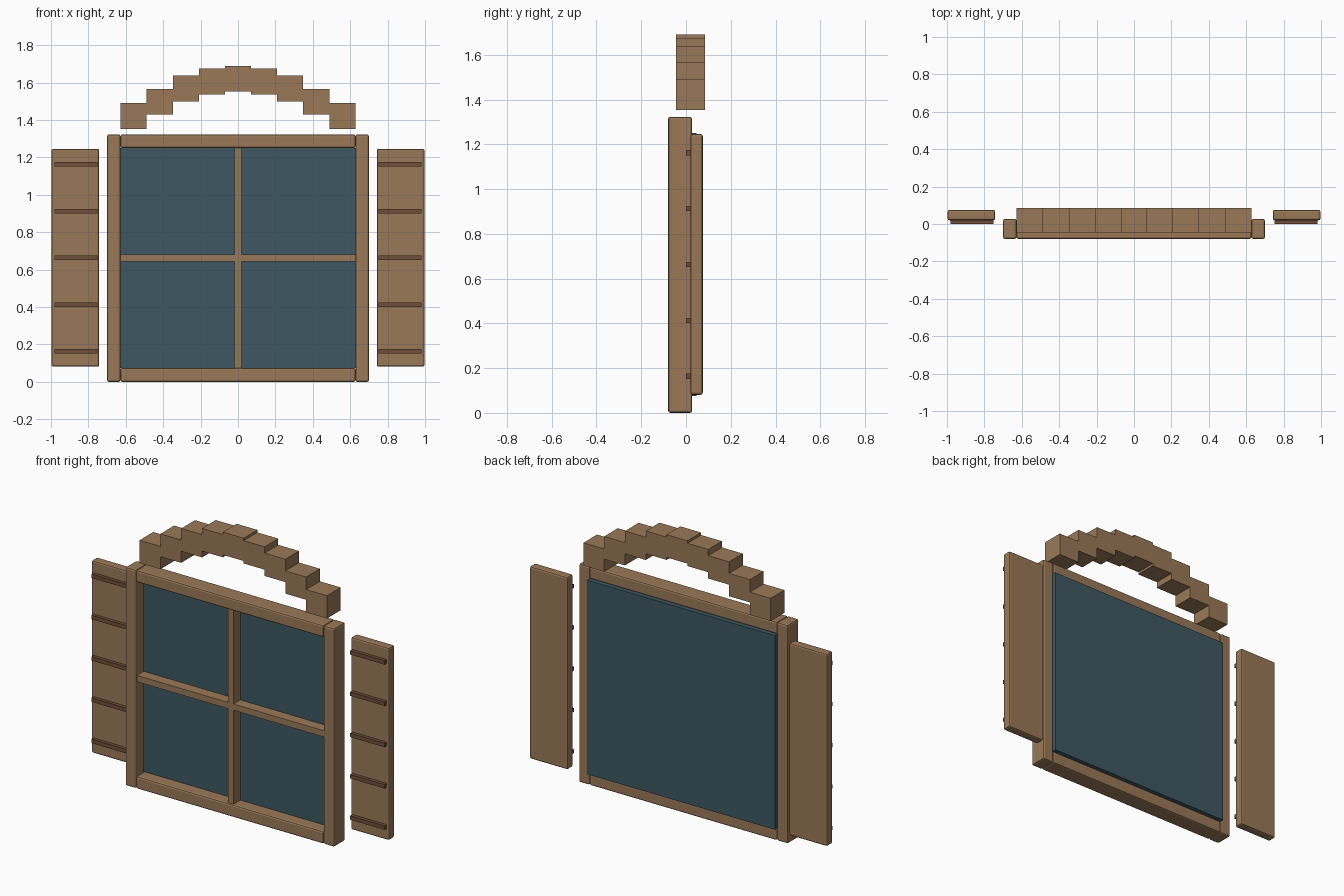
import bpy

cube = bpy.data.objects.get("Cube")
if cube:
    bpy.data.objects.remove(cube, do_unlink=True)


def make_material(name, colour):
    mat = bpy.data.materials.new(name)
    mat.use_nodes = True
    mat.diffuse_color = (*colour, 1)
    mat.node_tree.nodes["Principled BSDF"].inputs["Base Color"].default_value = (*colour, 1)
    return mat


wood = make_material("warm brown wood", (0.323, 0.191, 0.098))
dark_wood = make_material("dark brown wood", (0.16, 0.075, 0.042))
glass = make_material("dark teal glass", (0.048, 0.095, 0.119))


def box(name, xs, ys, zs, mat, bevel=0):
    """Box between the given x, y and z limits, with optional rounded edges."""
    spans = (xs, ys, zs)
    bpy.ops.mesh.primitive_cube_add(size=1, location=[(a + b) / 2 for a, b in spans])
    obj = bpy.context.object
    obj.name = name
    obj.scale = [b - a for a, b in spans]
    bpy.ops.object.transform_apply(location=False, rotation=False, scale=True)
    obj.data.materials.append(mat)
    if bevel:
        mod = obj.modifiers.new("rounded edges", "BEVEL")
        mod.width = bevel
        mod.segments = 2
    return obj


def mirrored(side, low, high):
    return tuple(sorted((side * low, side * high)))


SIDES = (("left", 1), ("right", -1))
FRAME_Y = (-0.08, 0.027)
HALF = 0.628

# Window frame
for label, side in SIDES:
    box(f"{label}_frame_post", mirrored(side, HALF, 0.7), FRAME_Y, (0, 1.323), wood, 0.01)
box("bottom_frame_rail", (-HALF, HALF), FRAME_Y, (0, 0.075), wood, 0.01)
box("top_frame_rail", (-HALF, HALF), FRAME_Y, (1.25, 1.323), wood, 0.01)

# Glass pane and glazing bars
box("glass_pane", (-HALF, HALF), (-0.005, 0.047), (0.075, 1.25), glass)
box("vertical_glazing_bar", (-0.019, 0.019), (-0.07, 0), (0.075, 1.25), wood)
box("horizontal_glazing_bar", (-HALF, HALF), (-0.07, 0), (0.644, 0.682), wood)

# Shutters with thin dark slats
for label, side in SIDES:
    box(f"{label}_shutter", mirrored(side, 0.742, 0.997), (0.02, 0.075),
        (0.081, 1.246), wood, 0.01)
    for i in range(5):
        z = 0.163 + 0.25 * i
        box(f"{label}_shutter_slat_{i + 1}", mirrored(side, 0.752, 0.982), (0, 0.022),
            (z - 0.012, z + 0.012), dark_wood)

# Stepped arch of blocks, symmetrical about the middle
STEP = 0.1395
for i, top in enumerate((1.69, 1.675, 1.637, 1.567, 1.491)):
    for label, side in (SIDES if i else (("middle", 1),)):
        x = side * i * STEP
        box(f"{label}_arch_block_{i}", (x - STEP / 2, x + STEP / 2), (-0.045, 0.086),
            (top - 0.138, top), wood)
